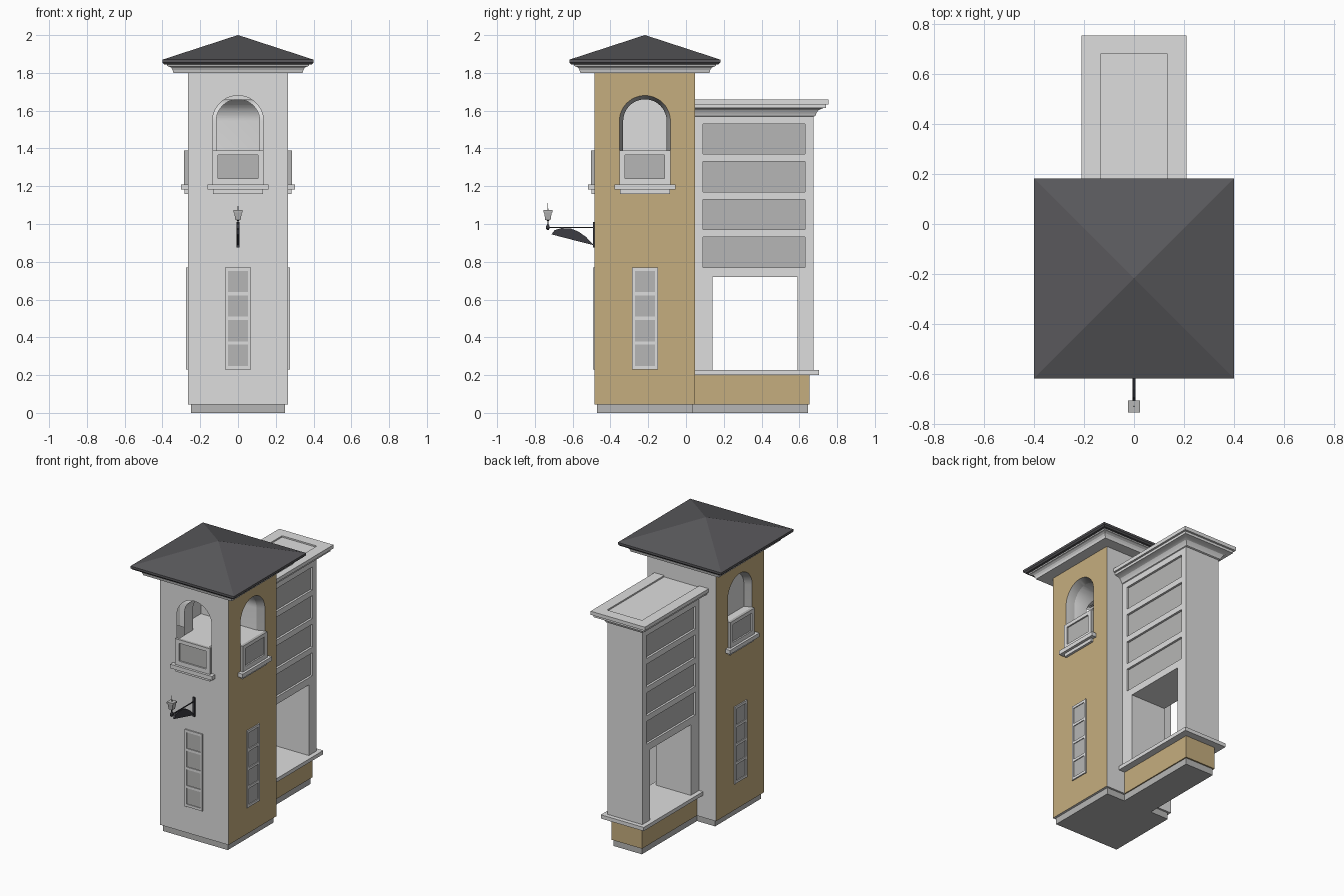
import bpy, bmesh, math
from mathutils import Matrix, Vector

if "Cube" in bpy.data.objects:
    bpy.data.objects.remove(bpy.data.objects["Cube"])

CY, H = -0.2175, 0.266          # tower centre in y, tower half width


def material(name, r, g, b):
    m = bpy.data.materials.new(name)
    m.diffuse_color = (r, g, b, 1)
    m.use_nodes = True
    m.node_tree.nodes["Principled BSDF"].inputs["Base Color"].default_value = m.diffuse_color
    return m


WHITE = material("pale plaster", 0.73, 0.73, 0.73)
TAN = material("tan wall", 0.56, 0.42, 0.21)
GRAY = material("grey panel", 0.47, 0.47, 0.465)
ROOF = material("dark roof", 0.1, 0.098, 0.106)
IRON = material("black iron", 0.045, 0.045, 0.055)


def loft(name, loops, mat, mtx=Matrix()):
    """Closed solid through equal-length point loops."""
    bm = bmesh.new()
    vs = [[bm.verts.new(mtx @ Vector(p)) for p in lp] for lp in loops]
    n = len(vs[0])
    for a, b in zip(vs, vs[1:]):
        for i in range(n):
            bm.faces.new((a[i], a[(i + 1) % n], b[(i + 1) % n], b[i]))
    bm.faces.new(vs[0][::-1])
    bm.faces.new(vs[-1])
    bmesh.ops.recalc_face_normals(bm, faces=bm.faces)
    me = bpy.data.meshes.new(name)
    bm.to_mesh(me)
    bm.free()
    me.materials.append(mat)
    ob = bpy.data.objects.new(name, me)
    bpy.context.collection.objects.link(ob)
    return ob


def stack(name, rings, mat, mtx=Matrix()):
    """Rectangular rings (x0, x1, y0, y1, z) joined upward."""
    return loft(name, [[(a, c, z), (b, c, z), (b, d, z), (a, d, z)]
                       for a, b, c, d, z in rings], mat, mtx)


def box(name, x0, x1, y0, y1, z0, z1, mat, mtx=Matrix()):
    return stack(name, [(x0, x1, y0, y1, z0), (x0, x1, y0, y1, z1)], mat, mtx)


def cut(ob, cutters):
    bpy.context.view_layer.objects.active = ob
    for c in cutters:
        m = ob.modifiers.new("cut", 'BOOLEAN')
        m.operation, m.solver, m.object = 'DIFFERENCE', 'EXACT', c
        bpy.ops.object.modifier_apply(modifier=m.name)
        bpy.data.objects.remove(c)


def paint(ob, mats, rule):
    ob.data.materials.clear()
    for m in mats:
        ob.data.materials.append(m)
    for p in ob.data.polygons:
        p.material_index = rule(p.center, p.normal)


def side(deg):
    return Matrix.Translation((0, CY, 0)) @ Matrix.Rotation(math.radians(deg), 4, 'Z')


def arch(r, y):
    pts = [(-r, y, 1.39), (r, y, 1.39)]
    return pts + [(r * math.cos(t), y, 1.545 + r * math.sin(t))
                  for t in [math.pi * i / 24 for i in range(25)]]


SIDES = (("front", 0), ("right", 90), ("left", -90))

# tower shaft with crossing vaulted openings and splayed arches
tower = box("tower_shaft", -H, H, CY - H, CY + H, 0.045, 1.81, WHITE)
cuts = [loft("tunnel", [arch(0.115, -0.4), arch(0.115, 0.4)], WHITE, side(90)),
        loft("tunnel", [arch(0.115, -0.4), arch(0.115, 0)], WHITE, side(0))]
for _, a in SIDES:
    cuts.append(loft("splay", [arch(0.1354, -H - 0.001), arch(0.115, -0.215)], WHITE, side(a)))
cut(tower, cuts)


def tower_rule(c, n):
    if abs(n.x) > 0.99 and abs(c.x) > H - 0.002:
        return 1
    d = max(abs(c.x), abs(c.y - CY))
    return 2 if 0.22 < d < H - 0.002 and n.z < 0.9 else 0


paint(tower, (WHITE, TAN, GRAY), tower_rule)

# plinths
box("tower_plinth", -0.25, 0.25, -0.47, 0.035, 0, 0.05, GRAY)
box("annex_plinth", -0.11, 0.11, 0.03, 0.645, 0, 0.05, GRAY)

# balcony panels and slit windows on three sides
for s, a in SIDES:
    m = side(a)
    f = -H + 0.001
    panel = box(s + "_balcony_panel", -0.135, 0.135, -0.285, f, 1.2, 1.39, WHITE, m)
    cut(panel, [box("recess", -0.105, 0.105, -0.4, -0.275, 1.24, 1.365, WHITE, m)])
    inv = m.inverted()
    paint(panel, (WHITE, GRAY), lambda c, n: int(abs((inv @ c).y + 0.275) < 0.001))
    box(s + "_balcony_ledge", -0.162, 0.162, -0.302, f, 1.182, 1.21, WHITE, m)
    box(s + "_balcony_moulding", -0.132, 0.132, -0.283, f, 1.16, 1.183, WHITE, m)
    box(s + "_window_panes", -0.06, 0.06, -0.269, f, 0.24, 0.76, GRAY, m)
    for k, u in enumerate((-0.0605, 0.0605)):
        box(f"{s}_window_jamb_{k}", u - 0.0075, u + 0.0075, -0.275, f, 0.23, 0.77, WHITE, m)
    for k in range(5):
        z = 0.24 + 0.13 * k
        box(f"{s}_window_bar_{k}", -0.055, 0.055, -0.2745, f, z - 0.009, z + 0.009, WHITE, m)


# main cornice and hipped roof
def square(prof):
    return [(-h, h, CY - h, CY + h, z) for h, z in prof]


stack("tower_cornice", square([(0.342, 1.8), (0.346, 1.815), (0.353, 1.827),
                               (0.365, 1.834), (0.375, 1.836), (0.375, 1.848)]), WHITE)
stack("hipped_roof", square([(0.39, 1.845), (0.4, 1.855), (0.4, 1.87), (0.001, 2.0)]), ROOF)

# annex body: through opening and four recessed panels per side
annex = box("annex_body", -0.135, 0.135, 0.045, 0.675, 0.21, 1.62, WHITE)
cuts = [box("opening", -0.3, 0.3, 0.14, 0.59, 0.215, 0.72, WHITE)]
for k in range(4):
    for x in (-1, 1):
        a, b = sorted((x * 0.12, x * 0.3))
        cuts.append(box("recess", a, b, 0.09, 0.63, 0.77 + 0.2 * k, 0.93 + 0.2 * k, WHITE))
cut(annex, cuts)
paint(annex, (WHITE, GRAY), lambda c, n: int(abs(n.x) > 0.9 and abs(abs(c.x) - 0.12) < 0.002))

# annex base and sill
box("annex_base", -0.118, 0.118, 0.04, 0.655, 0.045, 0.205, TAN)
box("annex_sill", -0.166, 0.166, 0.045, 0.705, 0.2, 0.226, WHITE)

# annex cornice with shallow sunk top
prof = [(0, 1.57), (0.006, 1.573), (0.01, 1.587), (0.022, 1.603), (0.04, 1.612),
        (0.062, 1.615), (0.062, 1.632), (0.075, 1.633), (0.075, 1.658)]
top = stack("annex_cornice", [(-0.135 - o, 0.135 + o, 0.045, 0.68 + o, z) for o, z in prof], WHITE)
cut(top, [box("sunk_top", -0.135, 0.135, 0.0, 0.68, 1.648, 1.8, WHITE)])

# wall lamp on a scrolled bracket
fin = [(-0.488, 0.888), (-0.53, 0.932), (-0.57, 0.96), (-0.61, 0.976), (-0.66, 0.978),
       (-0.695, 0.968), (-0.712, 0.945), (-0.6, 0.916)]
loft("lamp_bracket_scroll", [[(x, y, z) for y, z in fin] for x in (-0.006, 0.006)], IRON)
box("lamp_wall_plate", -0.009, 0.009, -0.492, -0.48, 0.875, 1.01, IRON)
box("lamp_arm", -0.003, 0.003, -0.735, -0.485, 0.978, 0.984, IRON)
LY = -0.731


def lamp(name, rings, mat):
    stack(name, [(-h, h, LY - h, LY + h, z) for h, z in rings], mat)


lamp("lamp_stem", [(0.004, 0.968), (0.009, 0.975), (0.009, 0.99), (0.003, 1.0), (0.003, 1.015),
                   (0.011, 1.022)], IRON)
lamp("lamp_glass", [(0.014, 1.021), (0.02, 1.06), (0.024, 1.062), (0.024, 1.073)], GRAY)
lamp("lamp_spike", [(0.002, 1.072), (0.0008, 1.115)], GRAY)

# smooth vaults, sharp everywhere else
for ob in (tower, top):
    bpy.ops.object.select_all(action='DESELECT')
    ob.select_set(True)
    bpy.context.view_layer.objects.active = ob
    bpy.ops.object.shade_smooth_by_angle(angle=math.radians(25))
